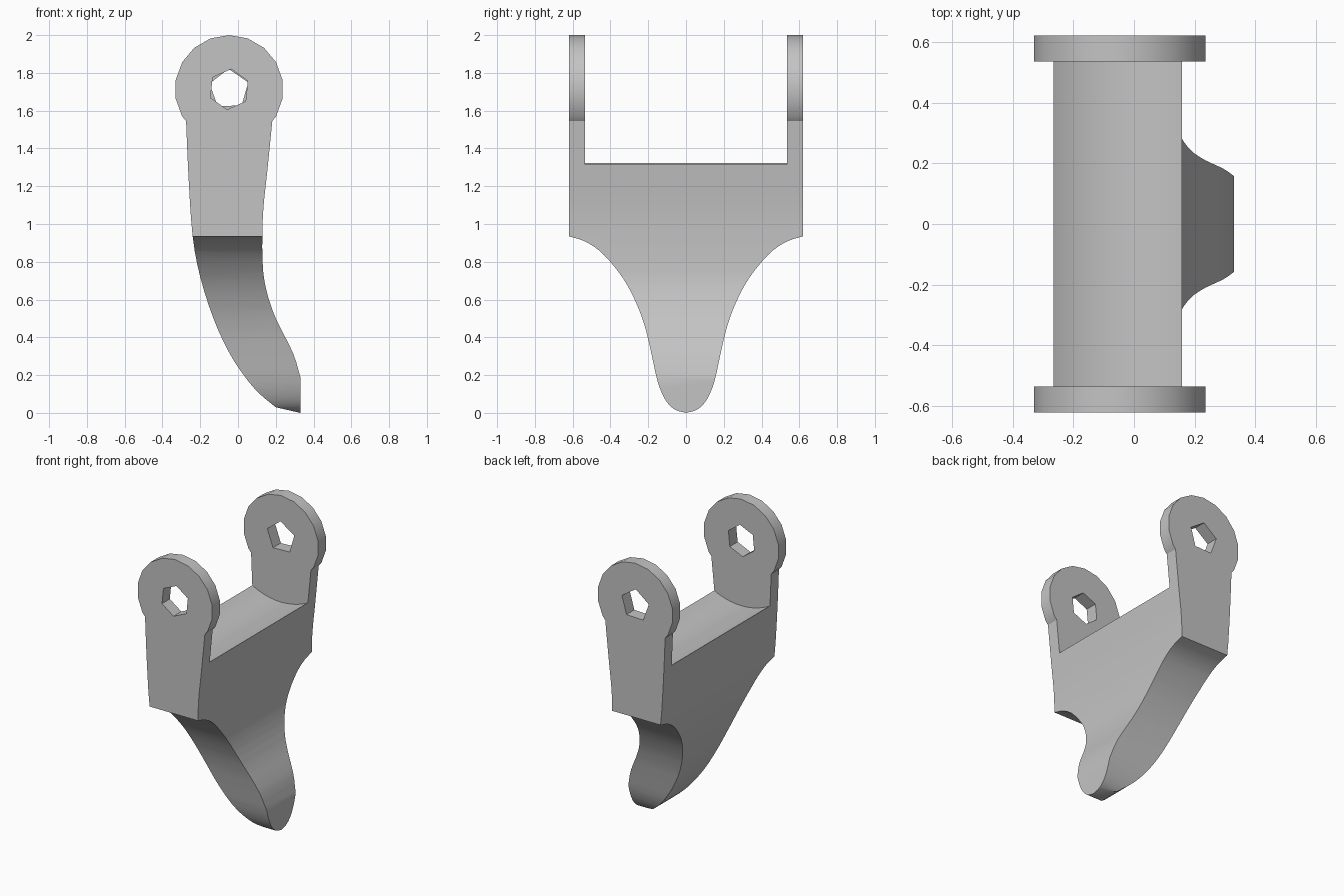
import bpy, bmesh, math
from mathutils import Vector

cube = bpy.data.objects.get("Cube")
if cube:
    bpy.data.objects.remove(cube, do_unlink=True)

grey = bpy.data.materials.new("plain grey")
grey.use_nodes = True
COLOR = (0.55, 0.55, 0.55, 1)
grey.diffuse_color = COLOR
grey.node_tree.nodes["Principled BSDF"].inputs["Base Color"].default_value = COLOR

OUT, INNER = 0.62, 0.535          # outer and inner faces of the arms
PIVOT = (-0.047, 1.713)           # hole centre in x, z


def smooth(points, steps=3):
    """Catmull-Rom curve through the points."""
    p = [Vector(q) for q in points]
    p = [2 * p[0] - p[1]] + p + [2 * p[-1] - p[-2]]
    out = []
    for a, b, c, d in zip(p, p[1:], p[2:], p[3:]):
        for i in range(steps):
            t = i / steps
            out.append(0.5 * (2 * b + (c - a) * t + (2 * a - 5 * b + 4 * c - d) * t * t
                              + (3 * b - a - 3 * c + d) * t ** 3))
    return [tuple(v) for v in out] + [tuple(p[-2])]


def circle(radius, sides, start=90):
    angles = [math.radians(start) + math.tau * i / sides for i in range(sides)]
    return [(PIVOT[0] + radius * math.cos(a), PIVOT[1] + radius * math.sin(a)) for a in angles]


def prism(name, outline, lo, hi, axis="y"):
    """Extrude a closed outline (u, z) along the axis."""
    bm = bmesh.new()
    place = (lambda u, z: (u, lo, z)) if axis == "y" else (lambda u, z: (lo, u, z))
    face = bm.faces.new([bm.verts.new(place(u, z)) for u, z in outline])
    grown = bmesh.ops.extrude_face_region(bm, geom=[face])["geom"]
    shift = Vector((0, hi - lo, 0)) if axis == "y" else Vector((hi - lo, 0, 0))
    bmesh.ops.translate(bm, vec=shift, verts=[g for g in grown if isinstance(g, bmesh.types.BMVert)])
    bmesh.ops.recalc_face_normals(bm, faces=bm.faces)
    mesh = bpy.data.meshes.new(name)
    bm.to_mesh(mesh)
    bm.free()
    mesh.materials.append(grey)
    obj = bpy.data.objects.new(name, mesh)
    bpy.context.collection.objects.link(obj)
    return obj


def combine(target, tool, operation):
    """Apply a boolean and remove the tool."""
    mod = target.modifiers.new(operation.lower(), "BOOLEAN")
    mod.operation, mod.object, mod.solver = operation, tool, "EXACT"
    bpy.context.view_layer.objects.active = target
    bpy.ops.object.modifier_apply(modifier=mod.name)
    bpy.data.objects.remove(tool, do_unlink=True)


# Curved side profile, swept across the full width
back_edge = smooth([(-0.277, 1.6), (-0.262, 1.25), (-0.24, 0.935), (-0.2, 0.72), (-0.13, 0.5),
                    (-0.05, 0.325), (0.03, 0.2), (0.11, 0.105), (0.2, 0.03)])
front_edge = smooth([(0.33, 0.19), (0.29, 0.32), (0.2, 0.5), (0.15, 0.65), (0.13, 0.8),
                     (0.132, 1.05), (0.155, 1.28), (0.187, 1.6)])
bracket = prism("bracket_body", back_edge + [(0.33, 0)] + front_edge, -OUT, OUT)

# Tapering spade outline
half = smooth([(0.62, 0.935), (0.54, 0.91), (0.46, 0.86), (0.38, 0.775), (0.31, 0.675), (0.25, 0.55),
               (0.21, 0.43), (0.18, 0.3), (0.15, 0.165), (0.11, 0.07), (0.06, 0.018), (0, 0)])
half = [(0.7, 1.7), (0.7, 0.936)] + half
outline = half + [(-u, z) for u, z in reversed(half[:-1])]
combine(bracket, prism("spade_cutter", outline, -1, 1, "x"), "INTERSECT")

# Rounded saddle between the arms
combine(bracket, prism("saddle_cutter", circle(0.448, 64), -INNER, INNER), "DIFFERENCE")

# Round arm heads with faceted holes
for lo, hi, sides in ((-OUT, -INNER, 6), (INNER, OUT, 5)):
    combine(bracket, prism("arm_head", circle(0.287, 18), lo, hi), "UNION")
    combine(bracket, prism("hole_cutter", circle(0.108, sides, 84 if sides == 6 else 92),
                           lo - 0.05, hi + 0.05), "DIFFERENCE")

for obj in bpy.context.selected_objects:
    obj.select_set(False)
bracket.select_set(True)
bpy.context.view_layer.objects.active = bracket
bpy.ops.object.shade_smooth_by_angle(angle=math.radians(30))
